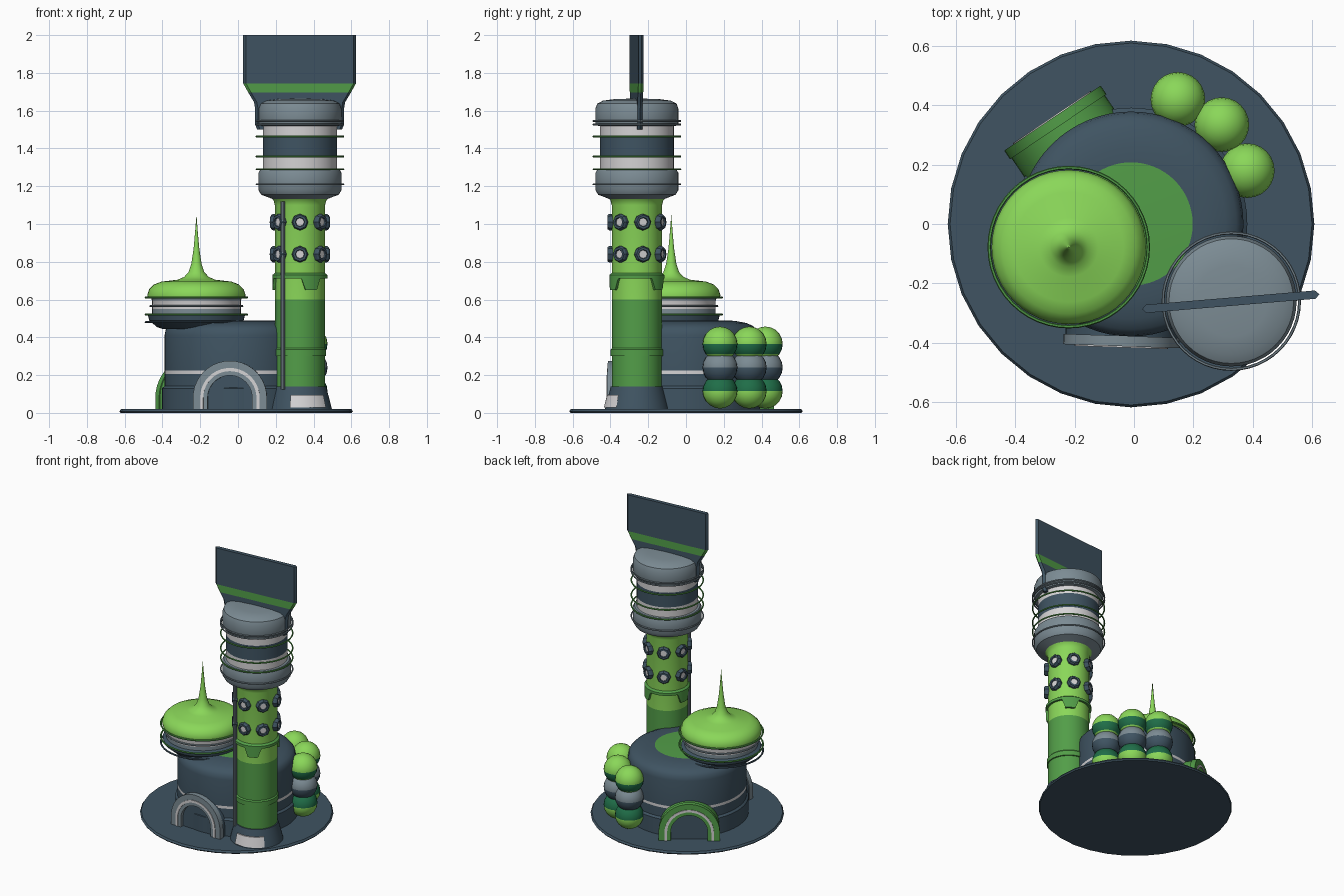
import bpy, bmesh, math
from mathutils import Matrix, Vector

if "Cube" in bpy.data.objects:
    bpy.data.objects.remove(bpy.data.objects["Cube"])

def mat(name, c):
    m = bpy.data.materials.new(name)
    m.diffuse_color = (*c, 1)
    m.use_nodes = True
    m.node_tree.nodes["Principled BSDF"].inputs["Base Color"].default_value = m.diffuse_color
    return m

NAVY = mat("navy", (0.05, 0.088, 0.122))
LIME = mat("lime green", (0.255, 0.68, 0.10))
GREEN = mat("mid green", (0.085, 0.34, 0.065))
DARK = mat("dark green", (0.014, 0.155, 0.065))
GRAY = mat("gray", (0.20, 0.26, 0.295))
PALE = mat("pale gray", (0.66, 0.65, 0.66))

def finish(name, bm, mats, mtx=Matrix()):
    bmesh.ops.remove_doubles(bm, verts=bm.verts, dist=1e-5)
    bmesh.ops.recalc_face_normals(bm, faces=bm.faces)
    me = bpy.data.meshes.new(name)
    bm.to_mesh(me)
    bm.free()
    for m in mats:
        me.materials.append(m)
    ob = bpy.data.objects.new(name, me)
    bpy.context.collection.objects.link(ob)
    ob.matrix_world = mtx
    bpy.ops.object.select_all(action='DESELECT')
    ob.select_set(True)
    bpy.context.view_layer.objects.active = ob
    bpy.ops.object.shade_smooth_by_angle(angle=math.radians(32))
    return ob

def lathe(name, rows, loc=(0, 0, 0), n=48, mtx=None, span=None, warp=None):
    """rows: (radius, z, material of the segment going to the next row)"""
    bm = bmesh.new()
    mats = list(dict.fromkeys(r[2] for r in rows))
    a0, a1 = span or (0, 360)
    rings = []
    for i in range(n + 1):
        a = math.radians(a0 + (a1 - a0) * i / n)
        rings.append([bm.verts.new((r * math.cos(a), r * math.sin(a), warp(a, z) if warp else z))
                      for r, z, _ in rows])
    for p, q in zip(rings, rings[1:]):
        for j in range(len(rows) - 1):
            vs = [p[j], q[j], q[j + 1], p[j + 1]]
            if rows[j][0] == 0:
                vs = [p[j], q[j + 1], p[j + 1]]
            elif rows[j + 1][0] == 0:
                vs = [p[j], q[j], p[j + 1]]
            bm.faces.new(vs).material_index = mats.index(rows[j][2])
    return finish(name, bm, mats, mtx or Matrix.Translation(loc))

def hoop(name, loc, z, r, m, t=0.006):
    rows = [(r + t * math.cos(k * math.pi / 3), z + t * math.sin(k * math.pi / 3), m) for k in range(7)]
    return lathe(name, rows, loc)

def arch(name, mtx, ro, ri, spring, y0, y1, m):
    """Arch from local y0 (front) to y1 (back); solid if ri is 0"""
    bm = bmesh.new()
    def line(r, y):
        pts = [(r, 0)] + [(r * math.cos(math.pi * k / 20), spring + r * math.sin(math.pi * k / 20))
                          for k in range(21)] + [(-r, 0)]
        return [bm.verts.new((x, y, z)) for x, z in pts]
    loops = [line(ro, y0), line(ro, y1), line(ri, y1), line(ri, y0)]
    for k in range(4):
        if k == 2 and ri == 0:
            continue
        a, b = loops[k], loops[(k + 1) % 4]
        for i in range(len(a) - 1):
            vs = [a[i], a[i + 1], b[i + 1], b[i]]
            if ri == 0 and k in (1, 3) and 0 < i < len(a) - 2:
                vs = [a[i], a[i + 1], b[i]] if k == 1 else [a[i], b[i + 1], b[i]]
            bm.faces.new(vs)
    return finish(name, bm, [m], mtx)

# Base plate and main round hall
HALL = (-0.01, 0, 0)
lathe("base_plate", [(0, 0, NAVY), (0.612, 0, NAVY), (0.618, 0.008, NAVY), (0.61, 0.02, NAVY), (0, 0.02, NAVY)], HALL, 32)
lathe("hall", [(0.392, 0.015, NAVY), (0.392, 0.13, NAVY), (0.379, 0.142, NAVY), (0.379, 0.207, PALE),
               (0.379, 0.225, NAVY), (0.379, 0.41, NAVY), (0.373, 0.44, NAVY), (0.355, 0.46, NAVY),
               (0.32, 0.476, NAVY), (0.26, 0.487, NAVY), (0.208, 0.49, GREEN), (0, 0.49, GREEN)], HALL, 64)

# Saucer room with spire
SAUCER = (-0.22, -0.078, 0)
lathe("saucer", [(0, 0.44, NAVY), (0.18, 0.445, NAVY), (0.21, 0.455, NAVY), (0.25, 0.49, NAVY),
                 (0.256, 0.515, NAVY), (0.235, 0.525, GRAY), (0.235, 0.55, PALE), (0.235, 0.595, GRAY),
                 (0.24, 0.607, LIME), (0.258, 0.61, LIME), (0.26, 0.625, LIME), (0.25, 0.655, LIME),
                 (0.225, 0.68, LIME), (0.185, 0.695, LIME), (0.10, 0.705, LIME), (0.065, 0.72, LIME),
                 (0.042, 0.745, LIME), (0.027, 0.79, LIME), (0.015, 0.87, LIME), (0.007, 0.96, LIME),
                 (0, 1.05, LIME)], SAUCER)
for i, (z, r, m) in enumerate([(0.48, 0.268, NAVY), (0.52, 0.268, GREEN), (0.565, 0.243, GRAY), (0.612, 0.268, GREEN)]):
    hoop(f"saucer_hoop_{i}", SAUCER, z, r, m)

# Tower shaft and foot
TOWER = (0.328, -0.26, 0)
lathe("tower_foot", [(0.17, 0.015, NAVY), (0.162, 0.05, NAVY), (0.138, 0.14, NAVY), (0.12, 0.142, NAVY)], TOWER)
lathe("foot_panel", [(0.175, 0.028, PALE), (0.158, 0.095, PALE), (0.14, 0.095, PALE)], TOWER, 16, span=(-108, -38))
lathe("tower_shaft", [(0.132, 0.13, GREEN), (0.132, 0.60, LIME), (0.133, 1.10, LIME), (0.14, 1.125, LIME),
                      (0.155, 1.14, LIME), (0.16, 1.145, LIME)], TOWER)
lathe("lower_collar", [(0.13, 0.30, GREEN), (0.139, 0.302, GREEN), (0.139, 0.335, GREEN), (0.13, 0.345, GREEN)], TOWER)

def notch(a, z):
    """Cut wide tapered notches into the lower edge of the collar"""
    if z > 0.7:
        return z
    d = abs((math.degrees(a) + 5 + 60) % 120 - 60)
    return 0.65 + 0.062 * min(1, max(0, (47 - d) / 9))

lathe("notched_collar", [(0.13, 0.65, GREEN), (0.146, 0.65, GREEN), (0.146, 0.73, GREEN), (0.13, 0.742, GREEN)],
      TOWER, 120, warp=notch)
lathe("drain_pipe", [(0, 0.125, GRAY), (0.012, 0.125, GRAY), (0.012, 1.12, GRAY), (0, 1.12, GRAY)],
      (0.237, -0.372, 0), 10)

# Porthole windows, two rows of seven
for row, z in enumerate((0.84, 1.01)):
    for i in range(7):
        a = -math.pi / 2 + i * math.tau / 7
        d = Vector((math.cos(a), math.sin(a), 0))
        m = Matrix.Translation(Vector(TOWER) + d * 0.126 + Vector((0, 0, z))) @ d.to_track_quat('Z', 'Y').to_matrix().to_4x4()
        lathe(f"porthole_{row}_{i}", [(0.044, 0, NAVY), (0.044, 0.02, NAVY), (0.037, 0.03, NAVY),
                                      (0.025, 0.03, NAVY), (0.022, 0.022, PALE), (0, 0.022, PALE)], n=8, mtx=m)

# Tower head with hoops
lathe("tower_head", [(0.14, 1.13, GRAY), (0.17, 1.142, GRAY), (0.205, 1.155, GRAY), (0.22, 1.18, GRAY), (0.22, 1.27, GRAY),
                     (0.21, 1.288, GRAY), (0.196, 1.29, PALE), (0.196, 1.36, NAVY), (0.196, 1.463, PALE),
                     (0.196, 1.518, GRAY), (0.215, 1.522, GRAY), (0.22, 1.535, GRAY), (0.22, 1.61, GRAY),
                     (0.21, 1.637, GRAY), (0.18, 1.653, GRAY), (0.12, 1.661, GRAY), (0, 1.665, GRAY)], TOWER)
for i, (z, m) in enumerate([(1.21, GRAY), (1.29, GREEN), (1.357, GREEN), (1.463, GREEN), (1.527, GRAY), (1.545, GRAY)]):
    hoop(f"head_hoop_{i}", TOWER, z, 0.23, m, 0.005)

# Flat sail fin on top
bm = bmesh.new()
fin_rows = [(0.225, 1.50, 0), (0.236, 1.525, 0), (0.236, 1.61, 0), (0.242, 1.645, 0), (0.272, 1.695, 1),
            (0.30, 1.745, 0), (0.30, 2.0, 0)]
t = 0.014
loops = [[bm.verts.new((x, y, z)) for x, y in ((-w, 0), (-w + t, -t), (w - t, -t), (w, 0), (w - t, t), (-w + t, t))]
         for w, z, _ in fin_rows]
for k in range(len(loops) - 1):
    for i in range(6):
        j = (i + 1) % 6
        f = bm.faces.new((loops[k][i], loops[k][j], loops[k + 1][j], loops[k + 1][i]))
        f.material_index = fin_rows[k][2]
bm.faces.new(loops[0])
bm.faces.new(loops[-1])
finish("sail_fin", bm, [NAVY, GREEN], Matrix.Translation((0.326, -0.262, 0)) @ Matrix.Rotation(math.radians(4.8), 4, 'Z'))

# Doorways: front gray one and rear green one
front = Matrix.Translation((-0.043, -0.412, 0.01)) @ Matrix.Rotation(math.radians(-2), 4, 'Z')
rear = Matrix.Translation((-0.275, 0.357, 0.01)) @ Matrix.Rotation(math.radians(214), 4, 'Z')
for tag, mx, frame, vault in (("front", front, GRAY, NAVY), ("rear", rear, GREEN, GREEN)):
    arch(tag + "_door_frame", mx, 0.196, 0.118, 0.07, 0, 0.035, frame)
    arch(tag + "_door_stripe", mx, 0.158, 0.141, 0.07, -0.004, 0.01, PALE)
    arch(tag + "_door_vault", mx, 0.19, 0.118, 0.07, 0.034, 0.22, vault)
    arch(tag + "_door_panel", mx, 0.12, 0, 0.07, 0.025, 0.06, NAVY)

# Stacked storage orbs
def orb(name, loc, bands):
    r, rows = 0.092, []
    for k in range(11):
        a = math.radians(-90 + 18 * k)
        m = next(b for lim, b in bands if -90 + 18 * k + 9 < lim)  if k < 10 else bands[-1][1]
        rows.append((0 if k in (0, 10) else r * math.cos(a), r * math.sin(a), m))
    lathe(name, rows, loc, 24)

for i, (x, y) in enumerate([(0.148, 0.42), (0.296, 0.335), (0.382, 0.18)]):
    orb(f"orb_top_{i}", (x, y, 0.365), [(-36, LIME), (0, DARK), (91, LIME)])
    orb(f"orb_middle_{i}", (x, y, 0.24), [(0, NAVY), (91, GRAY)])
    orb(f"orb_bottom_{i}", (x, y, 0.115), [(0, LIME), (91, DARK)])
